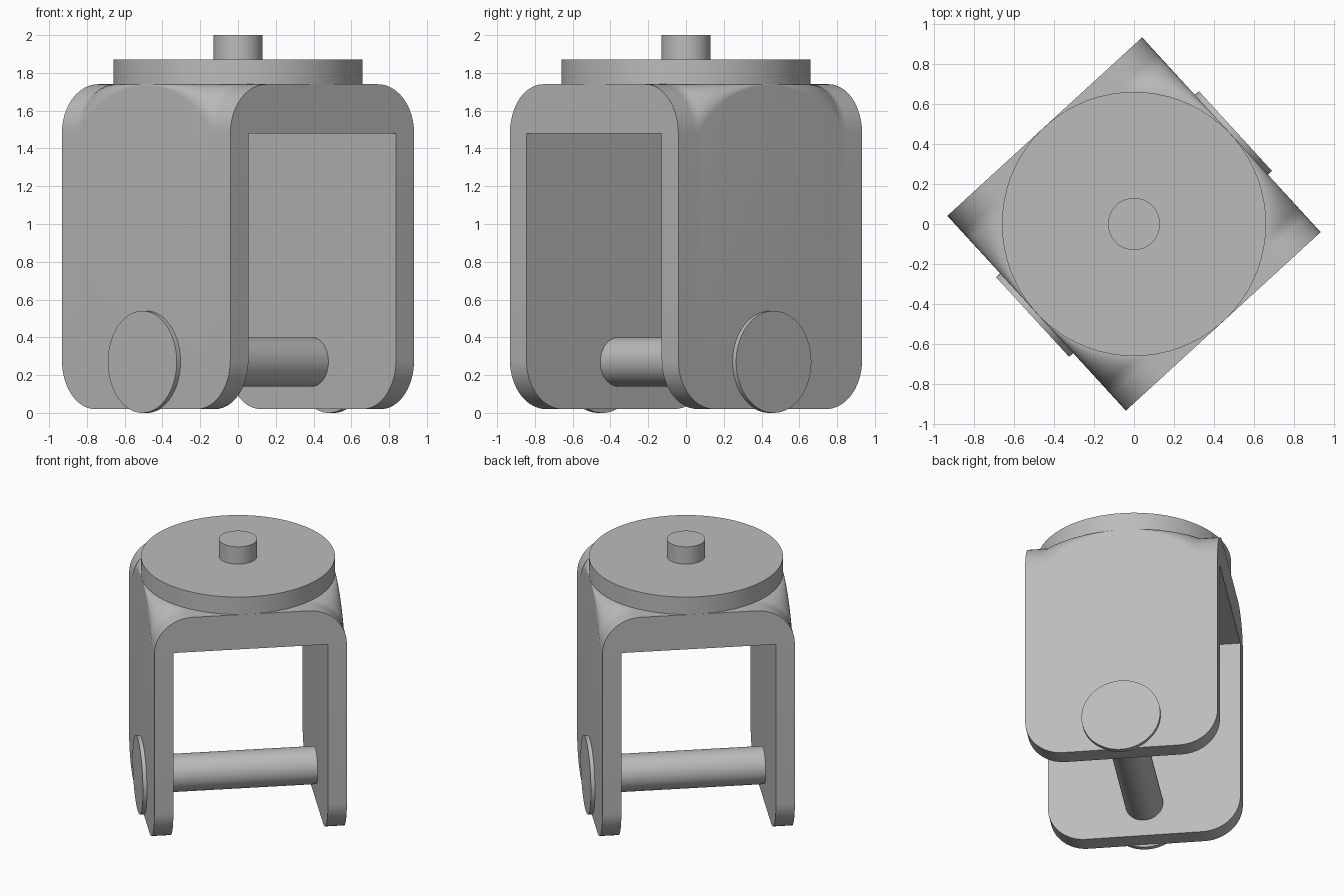
import bpy
import bmesh
from math import sin, cos, pi, sqrt, radians
from mathutils import Matrix

if "Cube" in bpy.data.objects:
    bpy.data.objects.remove(bpy.data.objects["Cube"])

TURN = Matrix.Rotation(radians(42.5), 4, 'Z')
HALF = 0.66          # half width of the fork
WALL = 0.13          # thickness of the side plates
ROUND = 0.26         # corner radius
BOTTOM, UNDER, TOP = 0.02, 1.48, 1.74

metal = bpy.data.materials.new("grey_metal")
metal.use_nodes = True
GREY = (0.5, 0.5, 0.5, 1)
metal.diffuse_color = GREY
metal.node_tree.nodes["Principled BSDF"].inputs["Base Color"].default_value = GREY


def finish(name, bm, matrix):
    bmesh.ops.recalc_face_normals(bm, faces=bm.faces)
    bm.transform(matrix)
    mesh = bpy.data.meshes.new(name)
    bm.to_mesh(mesh)
    bm.free()
    mesh.materials.append(metal)
    obj = bpy.data.objects.new(name, mesh)
    bpy.context.collection.objects.link(obj)
    bpy.ops.object.select_all(action='DESELECT')
    obj.select_set(True)
    bpy.context.view_layer.objects.active = obj
    bpy.ops.object.shade_smooth_by_angle(angle=radians(30))


def cylinder(name, radius, length, matrix):
    bm = bmesh.new()
    bmesh.ops.create_cone(bm, cap_ends=True, segments=72, radius1=radius,
                          radius2=radius, depth=length)
    finish(name, bm, matrix)


def section(y):
    """U-shaped outline at depth y; shoulders tighten where the disc meets the sides."""
    shoulder = min(ROUND, HALF - sqrt(max(0, HALF**2 - y**2)) + 0.004)
    over = max(0, abs(y) - (HALF - ROUND))
    foot = BOTTOM + ROUND - sqrt(max(0, ROUND**2 - over**2))
    steps = 12
    arc = [(HALF - shoulder + shoulder * cos(pi / 2 * i / steps),
            TOP - shoulder + shoulder * sin(pi / 2 * i / steps))
           for i in range(steps + 1)]
    half = [(HALF - WALL, UNDER), (HALF - WALL, foot), (HALF, foot)] + arc
    return half + [(-x, z) for x, z in reversed(half)]


# Fork: U sections lofted from front to back
bm = bmesh.new()
count = 48
rings = []
for i in range(count + 1):
    y = -HALF * cos(pi * i / count)
    rings.append([bm.verts.new((x, y, z)) for x, z in section(y)])
for a, b in zip(rings, rings[1:]):
    for j in range(len(a)):
        k = (j + 1) % len(a)
        bm.faces.new((a[j], a[k], b[k], b[j]))
bm.faces.new(rings[0])
bm.faces.new(rings[-1])
finish("fork", bm, TURN)

# Turntable disc and stem on top
cylinder("top_disc", HALF, 0.135, Matrix.Translation((0, 0, 1.8025)))
cylinder("top_stem", 0.13, 0.14, Matrix.Translation((0, 0, 1.93)))

# Axle with a flat head on each side
across = TURN @ Matrix.Translation((0, 0, 0.27)) @ Matrix.Rotation(pi / 2, 4, 'Y')
cylinder("axle", 0.13, 2 * HALF - 0.02, across)
for side, name in ((1, "left_axle_head"), (-1, "right_axle_head")):
    cylinder(name, 0.27, 0.035, across @ Matrix.Translation((0, 0, side * 0.67)))
